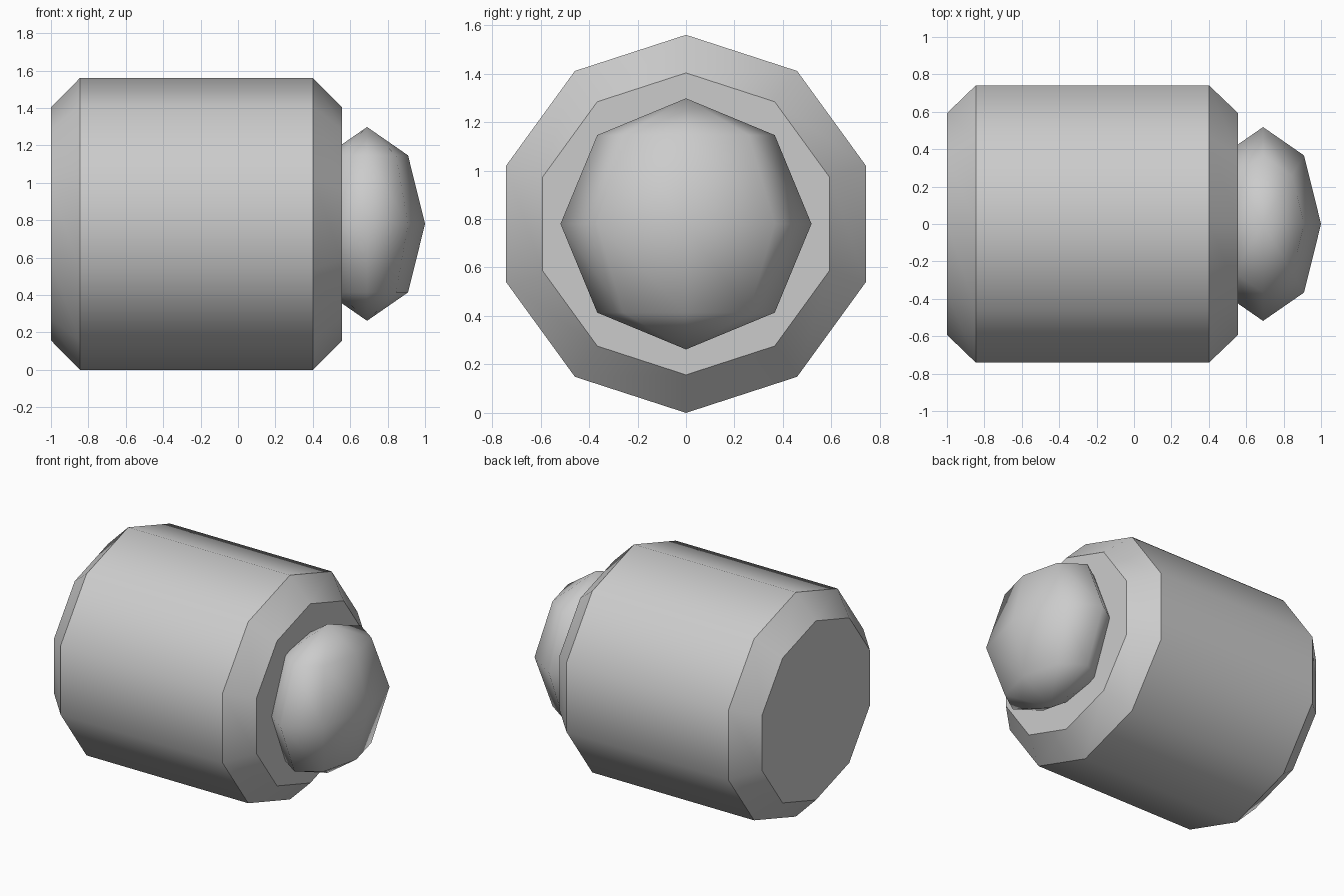
import bpy
import math

if "Cube" in bpy.data.objects:
    bpy.data.objects.remove(bpy.data.objects["Cube"])

AXIS_Z = 0.78  # height of the barrel axis

grey = bpy.data.materials.new("plain grey")
grey.diffuse_color = (0.6, 0.6, 0.6, 1)
grey.use_nodes = True
grey.node_tree.nodes["Principled BSDF"].inputs["Base Color"].default_value = grey.diffuse_color

# Barrel: ten-sided drum lying along x, with chamfered rims
profile = [(-1.0, 0.623), (-0.845, 0.78), (0.4, 0.78), (0.557, 0.623)]
SIDES = 10
verts, faces = [], []
for x, r in profile:
    for i in range(SIDES):
        a = 2 * math.pi * i / SIDES
        verts.append((x, -r * math.sin(a), AXIS_Z + r * math.cos(a)))
for k in range(len(profile) - 1):
    for i in range(SIDES):
        j = (i + 1) % SIDES
        a, b = k * SIDES, (k + 1) * SIDES
        faces.append((a + i, b + i, b + j, a + j))
faces.append(tuple(range(SIDES)))
faces.append(tuple(reversed(range(3 * SIDES, 4 * SIDES))))
mesh = bpy.data.meshes.new("barrel")
mesh.from_pydata(verts, [], faces)
barrel = bpy.data.objects.new("barrel", mesh)
bpy.context.collection.objects.link(barrel)
bpy.ops.object.select_all(action='DESELECT')
bpy.context.view_layer.objects.active = barrel
barrel.select_set(True)
bpy.ops.object.mode_set(mode='EDIT')
bpy.ops.mesh.select_all(action='SELECT')
bpy.ops.mesh.normals_make_consistent(inside=False)
bpy.ops.object.mode_set(mode='OBJECT')
bpy.ops.object.shade_smooth_by_angle(angle=math.radians(40))

# Knob: low-poly ball flattened along x, half sunk into the barrel end
bpy.ops.mesh.primitive_uv_sphere_add(segments=8, ring_count=4, radius=0.518,
                                     location=(0.69, 0, AXIS_Z))
knob = bpy.context.object
knob.name = "knob"
knob.scale = (0.31 / 0.518, 1, 1)
bpy.ops.object.transform_apply(location=False, rotation=False, scale=True)
bpy.ops.object.shade_smooth()

for part in (barrel, knob):
    part.data.materials.append(grey)
